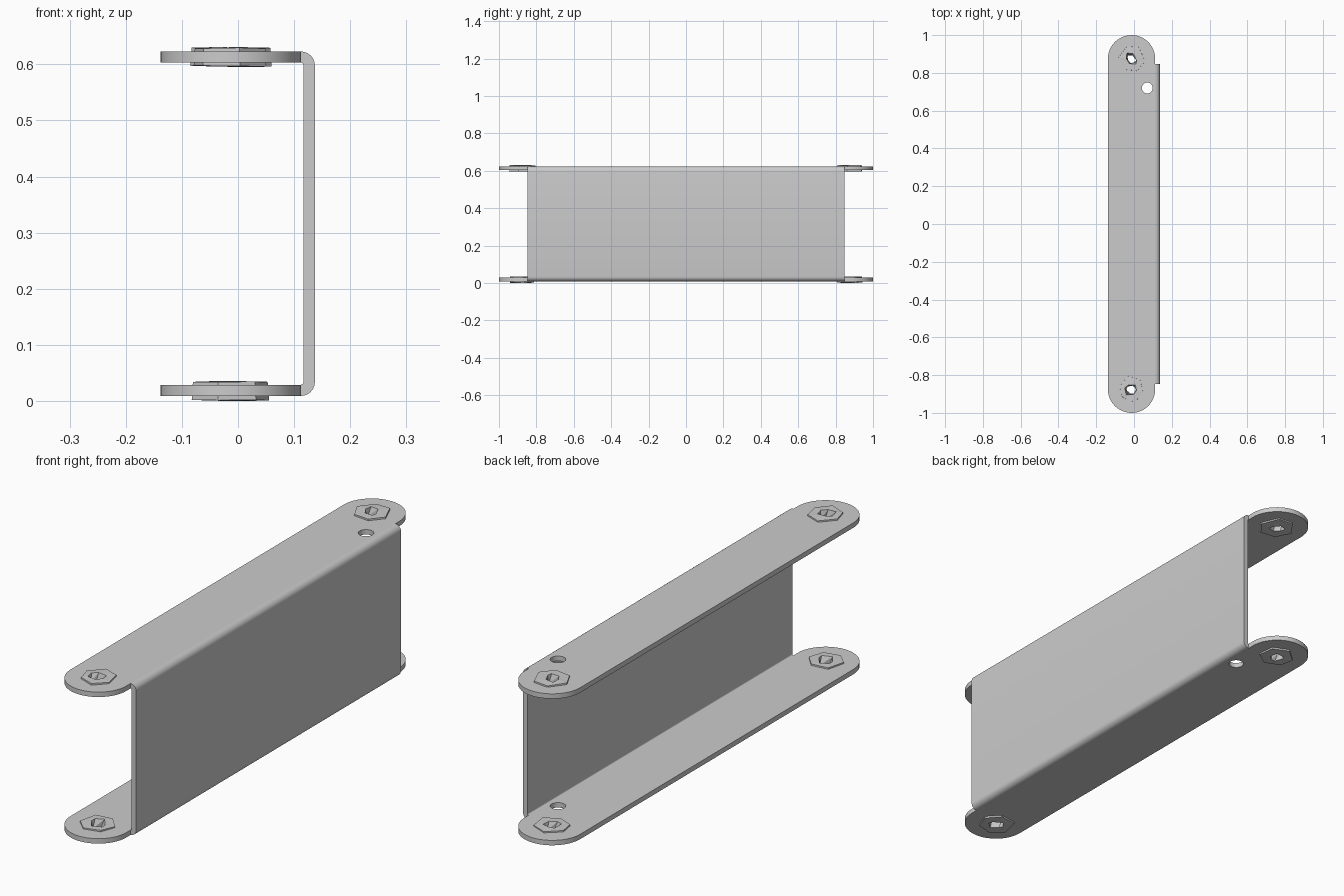
import bpy, bmesh, random
from math import sin, cos, pi, radians

if "Cube" in bpy.data.objects:
    bpy.data.objects.remove(bpy.data.objects["Cube"])

random.seed(4)
CX, R, END = -0.013, 0.125, 0.875      # flange centre line, end radius, pivot y
Z_LOW, Z_HIGH, T = 0.009, 0.603, 0.02  # flange undersides and sheet thickness
WEB_Y = 0.848


def arc(cx, cy, r, a0, a1, n):
    return [(cx + r * cos(radians(a0 + (a1 - a0) * i / n)),
             cy + r * sin(radians(a0 + (a1 - a0) * i / n))) for i in range(n + 1)]


def circle(cx, cy, r, n=20):
    return arc(cx, cy, r, 0, 360, n)[:-1]


def finish(name, bm):
    bmesh.ops.remove_doubles(bm, verts=bm.verts[:], dist=1e-5)
    bmesh.ops.recalc_face_normals(bm, faces=bm.faces[:])
    me = bpy.data.meshes.new(name)
    bm.to_mesh(me)
    bm.free()
    ob = bpy.data.objects.new(name, me)
    bpy.context.collection.objects.link(ob)
    return ob


def plate(name, loops, z):
    """Filled outline with holes, given sheet thickness."""
    cu = bpy.data.curves.new(name, 'CURVE')
    cu.dimensions, cu.fill_mode, cu.extrude = '2D', 'BOTH', T / 2
    for pts in loops:
        s = cu.splines.new('POLY')
        s.points.add(len(pts) - 1)
        for p, (x, y) in zip(s.points, pts):
            p.co = (x, y, 0, 1)
        s.use_cyclic_u = True
    tmp = bpy.data.objects.new(name + "_outline", cu)
    bpy.context.collection.objects.link(tmp)
    me = tmp.to_mesh()
    bm = bmesh.new()
    bm.from_mesh(me)
    tmp.to_mesh_clear()
    bpy.data.objects.remove(tmp)
    bmesh.ops.translate(bm, verts=bm.verts[:], vec=(0, 0, z + T / 2))
    return finish(name, bm)


def collar(name, y, z0, z1):
    """Rough six-sided bushing with an uneven bore."""
    bm = bmesh.new()
    n = 6
    turn = random.uniform(0, pi / 3)
    outer = [(turn + 2 * pi * i / n + random.uniform(-.1, .1),
              random.uniform(.066, .075)) for i in range(n)]
    bore = [(turn + 2 * pi * i / n + random.uniform(-.3, .3),
             random.uniform(.027, .04)) for i in range(n)]

    def ring(pts, z, scale, jitter, twist=0.0):
        return [bm.verts.new((CX + r * scale * cos(a + twist),
                              y + r * scale * sin(a + twist),
                              z + random.uniform(-jitter, jitter))) for a, r in pts]
    rings = [ring(outer, z0 + .002, 1.0, .001), ring(outer, z1 - .002, 0.97, .001),
             ring(bore, z1 - .001, 1.0, .001), ring(bore, z0 + .001, 0.85, .001, 0.35)]
    for a, b in zip(rings, rings[1:] + rings[:1]):
        for i in range(n):
            j = (i + 1) % n
            bm.faces.new((a[i], a[j], b[j]))
            bm.faces.new((a[i], b[j], b[i]))
    finish(name, bm)


# Upper and lower flanges: rounded strip with side tab, pivot and cable holes
edge = CX + R
outline = ([(edge, -END), (edge, -WEB_Y), (edge, WEB_Y)]
           + arc(CX, END, R, 0, 180, 24) + arc(CX, -END, R, 180, 360, 24)[:-1])
holes = [circle(CX, END, 0.05), circle(CX, -END, 0.05), circle(0.07, 0.72, 0.029)]
for label, z in (("lower", Z_LOW), ("upper", Z_HIGH)):
    plate(label + "_flange", [outline] + holes, z)

# Web with the two bends, one profile swept along y
top = Z_HIGH + T
outer = arc(edge, top - .025, .025, 90, 0, 6) + arc(edge, Z_LOW + .025, .025, 0, -90, 6)
inner = arc(edge, Z_LOW + .025, .005, -90, 0, 6) + arc(edge, top - .025, .005, 0, 90, 6)
bm = bmesh.new()
face = bm.faces.new([bm.verts.new((x, -WEB_Y, z)) for x, z in outer + inner])
ext = bmesh.ops.extrude_face_region(bm, geom=[face], use_keep_orig=True)
bmesh.ops.translate(bm, vec=(0, 2 * WEB_Y, 0),
                    verts=[v for v in ext['geom'] if isinstance(v, bmesh.types.BMVert)])
web = finish("web", bm)
bpy.context.view_layer.objects.active = web
web.select_set(True)
bpy.ops.object.shade_smooth_by_angle(angle=radians(30))

# Four pivot collars
for label, z0, z1 in (("lower", 0.0, 0.036), ("upper", 0.595, 0.631)):
    for side, y in (("front", -END), ("back", END)):
        collar(f"{label}_{side}_collar", y, z0, z1)
